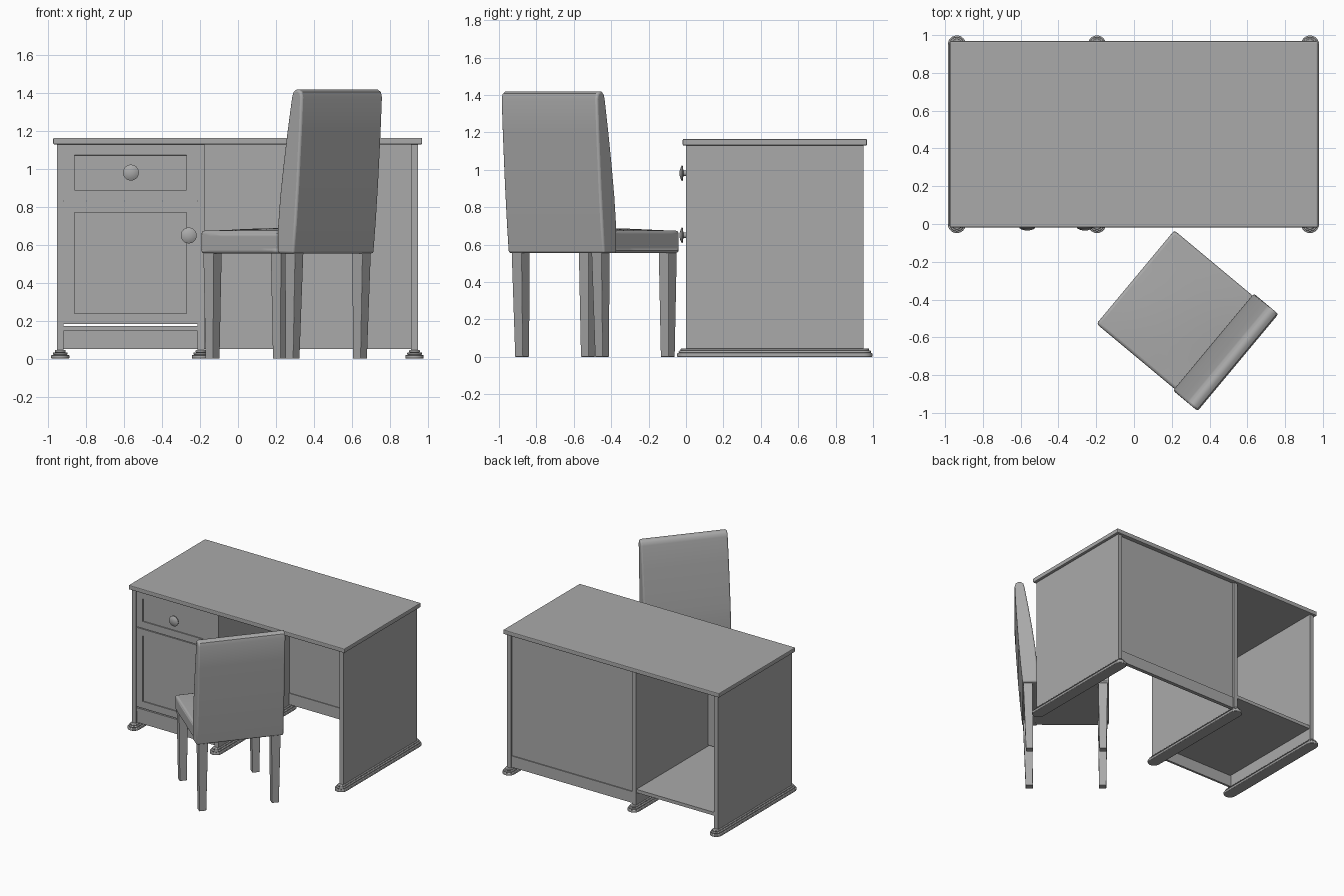
import bpy, bmesh, math
from mathutils import Matrix, Vector

if "Cube" in bpy.data.objects:
    bpy.data.objects.remove(bpy.data.objects["Cube"])

grey = bpy.data.materials.new("plain grey")
grey.use_nodes = True
grey.diffuse_color = (0.4, 0.4, 0.4, 1)
grey.node_tree.nodes["Principled BSDF"].inputs["Base Color"].default_value = (0.4, 0.4, 0.4, 1)


def finish(name, bm, bevel=0, segments=2, smooth=False):
    bmesh.ops.recalc_face_normals(bm, faces=bm.faces)
    mesh = bpy.data.meshes.new(name)
    bm.to_mesh(mesh)
    bm.free()
    mesh.materials.append(grey)
    ob = bpy.data.objects.new(name, mesh)
    bpy.context.collection.objects.link(ob)
    if bevel:
        mod = ob.modifiers.new("Bevel", "BEVEL")
        mod.width, mod.segments = bevel, segments
    if smooth:
        bpy.ops.object.select_all(action="DESELECT")
        ob.select_set(True)
        bpy.context.view_layer.objects.active = ob
        bpy.ops.object.shade_smooth_by_angle(angle=math.radians(40))
    return ob


def box_mesh(x, y, z):
    bm = bmesh.new()
    bmesh.ops.create_cube(bm, size=1)
    for v in bm.verts:
        v.co = [a[0] + (c + 0.5) * (a[1] - a[0]) for a, c in zip((x, y, z), v.co)]
    return bm


def box(name, x, y, z, **kw):
    return finish(name, box_mesh(x, y, z), **kw)


def prism(bm, outline, offset):
    """Extrude a closed outline of 3D points along an offset."""
    face = bm.faces.new([bm.verts.new(p) for p in outline])
    out = bmesh.ops.extrude_face_region(bm, geom=[face])
    moved = [g for g in out["geom"] if isinstance(g, bmesh.types.BMVert)]
    bmesh.ops.translate(bm, verts=moved, vec=offset)


# ---------- desk ----------
DEPTH = 0.95
box("desk_top", (-0.975, 0.972), (-0.018, 0.968), (1.13, 1.165), bevel=0.006)

# Upright panels, each on a stepped runner with rounded ends
uprights = {"right": -0.938, "middle": -0.196, "left": 0.932}
for side, cx in uprights.items():
    box(side + "_panel", (cx - 0.018, cx + 0.018), (0, DEPTH), (0.04, 1.13))
    bm = bmesh.new()
    for r, z0, z1 in ((0.048, 0, 0.02), (0.039, 0.02, 0.033), (0.029, 0.033, 0.045)):
        ring = []
        for start, cy in ((0, DEPTH), (math.pi, 0)):
            for i in range(13):
                a = start + math.pi * i / 12
                ring.append((cx + r * math.cos(a), cy + r * math.sin(a), z0))
        prism(bm, ring, (0, 0, z1 - z0))
    finish(side + "_runner", bm, bevel=0.004, smooth=True)

cab = (-0.92, -0.214)
knee = (-0.178, 0.914)


def framed_front(name, z, frame):
    """Cabinet front with a shallow sunk centre panel."""
    bm = box_mesh(cab, (0.004, 0.024), z)
    bm.normal_update()
    front = [f for f in bm.faces if f.normal.y < -0.9]
    bmesh.ops.inset_region(bm, faces=front, thickness=frame)
    bmesh.ops.inset_region(bm, faces=front, thickness=0.0005, depth=-0.008)
    finish(name, bm)


framed_front("drawer_front", (0.834, 1.13), 0.08)
framed_front("cabinet_door", (0.182, 0.828), 0.08)
box("cabinet_floor", cab, (0.006, DEPTH - 0.005), (0.145, 0.172))
box("cabinet_kickboard", cab, (0.012, 0.03), (0.05, 0.142))
box("back_panel", knee, (0.918, 0.934), (0.14, 1.13))
box("back_kickboard", knee, (0.912, 0.942), (0.05, 0.142))


# Round knobs, turned around the y axis
def knob(name, x, z):
    profile = ((0.015, 0.012), (0.015, -0.014), (0.042, -0.018), (0.042, -0.022),
               (0.03, -0.029), (0.012, -0.034))
    bm = bmesh.new()
    n = 24
    rings = [[bm.verts.new((x + r * math.cos(math.tau * i / n), y,
                            z + r * math.sin(math.tau * i / n))) for i in range(n)]
             for r, y in profile]
    for a, b in zip(rings, rings[1:]):
        for i in range(n):
            j = (i + 1) % n
            bm.faces.new((a[i], a[j], b[j], b[i]))
    bm.faces.new(rings[0])
    bm.faces.new(rings[-1])
    finish(name, bm, smooth=True)


knob("drawer_knob", -0.565, 0.982)
knob("door_knob", -0.26, 0.65)

# ---------- chair, built facing -y and then turned toward the desk ----------
place = Matrix.Translation((0.0075, -0.281, 0)) @ Matrix.Rotation(math.radians(-129.8), 4, "Z")
chair = []

# Seat cushion with a gentle crown
W, BACK_Y, SEAT_Z = 0.322, 0.56, 0.555
bm = box_mesh((-W, W), (0, BACK_Y), (SEAT_Z, 0.675))
bmesh.ops.subdivide_edges(bm, edges=bm.edges[:], cuts=7, use_grid_fill=True)
for v in bm.verts:
    if v.co.z > 0.67:
        u, t = v.co.x / W, v.co.y / BACK_Y * 2 - 1
        v.co.z += 0.014 * (1 - u * u) * (1 - t * t)
chair.append(finish("chair_seat", bm, bevel=0.018, segments=3, smooth=True))

# Padded back: leaning side profile with a rounded crown
profile = [(0.538, 0.555), (0.538, 0.7), (0.552, 0.85), (0.575, 1.02), (0.603, 1.2),
           (0.634, 1.38), (0.642, 1.405), (0.66, 1.419), (0.682, 1.419),
           (0.7, 1.407), (0.707, 1.38), (0.698, 1.2), (0.68, 0.92), (0.664, 0.72), (0.648, 0.555)]
bm = bmesh.new()
prism(bm, [(-0.334, y, z) for y, z in profile], (0.668, 0, 0))
back = finish("chair_back", bm, bevel=0.012, segments=3, smooth=True)
back.modifiers["Bevel"].limit_method = "ANGLE"
back.modifiers["Bevel"].angle_limit = math.radians(60)
chair.append(back)

# Tapered square legs
for row, top_y, foot_y in (("front", 0.047, 0.047), ("rear", 0.608, 0.596)):
    for side, x in (("right", -0.278), ("left", 0.278)):
        bm = box_mesh((-0.5, 0.5), (-0.5, 0.5), (0, SEAT_Z + 0.005))
        for v in bm.verts:
            low = v.co.z < 0.1
            size = 0.054 if low else 0.07
            v.co = Vector((x + v.co.x * size, (foot_y if low else top_y) + v.co.y * size, v.co.z))
        chair.append(finish(f"{row}_{side}_chair_leg", bm, bevel=0.003))

for ob in chair:
    ob.matrix_world = place
